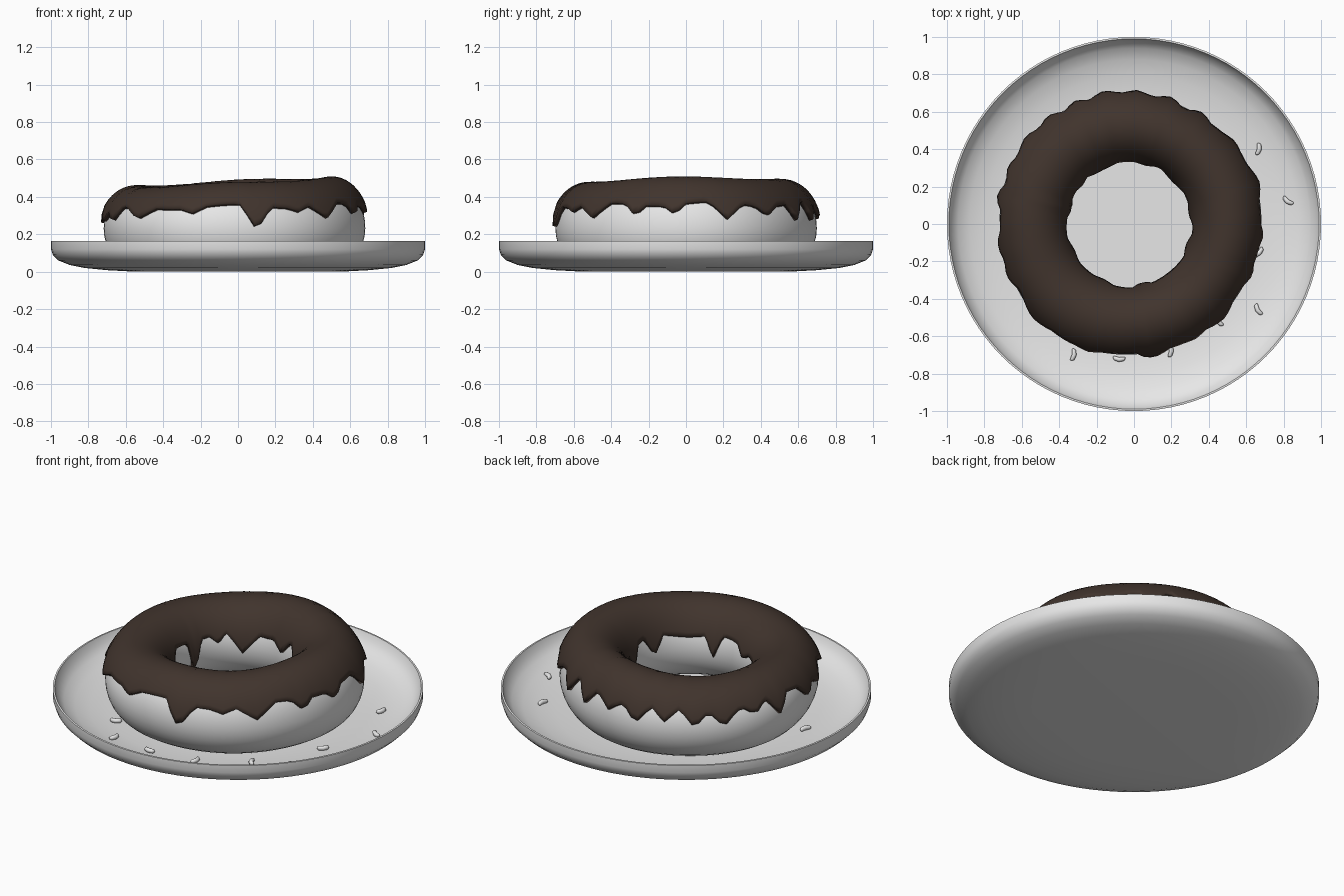
import bpy, bmesh, math
from math import sin, cos, radians, pi

if "Cube" in bpy.data.objects:
    bpy.data.objects.remove(bpy.data.objects["Cube"])


def material(name, rgb):
    m = bpy.data.materials.new(name)
    m.diffuse_color = (*rgb, 1)
    m.use_nodes = True
    m.node_tree.nodes["Principled BSDF"].inputs["Base Color"].default_value = m.diffuse_color
    return m


GREY = material("light_grey", (0.8, 0.8, 0.8))
BROWN = material("chocolate_brown", (0.052, 0.034, 0.026))


def make_object(name, bm, mat, smooth=True):
    me = bpy.data.meshes.new(name)
    bm.to_mesh(me)
    bm.free()
    me.materials.append(mat)
    for p in me.polygons:
        p.use_smooth = smooth
    ob = bpy.data.objects.new(name, me)
    bpy.context.collection.objects.link(ob)
    return ob


def sharpen(ob, angle):
    bpy.ops.object.select_all(action='DESELECT')
    ob.select_set(True)
    bpy.context.view_layer.objects.active = ob
    bpy.ops.object.shade_smooth_by_angle(angle=radians(angle))


# Plate: lathed shallow dish
INNER = [(0.0, 0.022), (0.3, 0.022), (0.55, 0.023), (0.7, 0.029), (0.8, 0.042),
         (0.88, 0.062), (0.94, 0.09), (0.975, 0.125), (0.99, 0.164)]
OUTER = [(0.994, 0.165), (1.0, 0.163), (1.0, 0.12), (0.99, 0.09), (0.96, 0.06),
         (0.9, 0.036), (0.82, 0.02), (0.7, 0.008), (0.55, 0.0), (0.0, 0.0)]
bm = bmesh.new()
vs = [bm.verts.new((r, 0, z)) for r, z in INNER + OUTER]
es = [bm.edges.new(p) for p in zip(vs, vs[1:])]
bmesh.ops.spin(bm, geom=vs + es, cent=(0, 0, 0), axis=(0, 0, 1),
               angle=2 * pi, steps=96, use_duplicate=False)
bmesh.ops.remove_doubles(bm, verts=bm.verts, dist=1e-4)
bmesh.ops.recalc_face_normals(bm, faces=bm.faces)
sharpen(make_object("plate", bm, GREY), 40)

# Dough ring surface, slightly lumpy; icing follows the same surface
CX, CY, R0, ZC = -0.024, 0.0, 0.523, 0.232


def ring_point(t, p, off=0.0):
    lump = 0.008 * sin(3 * t + 1) + 0.005 * sin(5 * t)
    h = 0.21 + off
    if sin(p) > 0:
        h += 0.012 + 0.024 * cos(t) + 0.006 * sin(t) + 0.006 * sin(4 * t + 2)
    rad = R0 + 0.4 * lump + (0.176 + off + 0.4 * lump) * cos(p)
    return (CX + rad * cos(t), CY + rad * sin(t), ZC + h * sin(p))


bm = bmesh.new()
NT, NP = 96, 32
grid = [[bm.verts.new(ring_point(2 * pi * i / NT, 2 * pi * j / NP))
         for j in range(NP)] for i in range(NT)]
for i in range(NT):
    for j in range(NP):
        a, b = (i + 1) % NT, (j + 1) % NP
        bm.faces.new((grid[i][j], grid[a][j], grid[a][b], grid[i][b]))
make_object("doughnut", bm, GREY)

# Icing drips: direction, extra run in degrees, half width in degrees
OUTER_DRIPS = [(-80, 34, 7), (-108, 8, 6), (-136, 19, 10), (-170, 20, 7), (-60, 6, 5),
               (-45, 19, 9), (-23, 14, 5), (-5, 12, 5), (18, 22, 8), (38, 12, 6),
               (57, 22, 6), (72, 22, 6), (87, 12, 5), (101, 22, 6), (114, 19, 6),
               (127, 23, 6), (140, 20, 6), (155, 13, 5), (168, 26, 6), (203, 20, 7)]
INNER_DRIPS = [(-78, 30, 8), (-20, 24, 10), (10, 20, 9), (45, 24, 14), (75, 14, 10),
               (117, 30, 16), (140, 14, 8), (165, 44, 7), (205, 16, 12), (245, 12, 10)]


def run(deg, drips):
    best = 0
    for c, depth, w in drips:
        d = abs((deg - c + 180) % 360 - 180)
        best = max(best, depth * max(0, 1 - d / w))
    return best


# Icing: open strip over the top, thickened outward
bm = bmesh.new()
NT, NP = 120, 20
rows = []
for i in range(NT):
    deg = 360 * i / NT
    t = radians(deg)
    lo = radians(30 - run(deg, OUTER_DRIPS) + 3 * sin(7 * t))
    hi = radians(158 + run(deg, INNER_DRIPS) + 3 * sin(5 * t))
    rows.append([bm.verts.new(ring_point(t, lo + (hi - lo) * j / NP, 0.002))
                 for j in range(NP + 1)])
for i in range(NT):
    a = (i + 1) % NT
    for j in range(NP):
        bm.faces.new((rows[i][j], rows[a][j], rows[a][j + 1], rows[i][j + 1]))
icing = make_object("icing", bm, BROWN)
mod = icing.modifiers.new("thickness", 'SOLIDIFY')
mod.thickness = 0.024
mod.offset = 1
sharpen(icing, 50)


# Sprinkles: small bent capsules lying on the plate
def dish_height(r):
    for (r0, z0), (r1, z1) in zip(INNER, INNER[1:]):
        if r0 <= r <= r1:
            return z0 + (z1 - z0) * (r - r0) / (r1 - r0)
    return 0.16


SPRINKLES = [(0.67, 0.40, 80), (0.82, 0.12, -35), (0.67, -0.155, 45), (0.66, -0.46, -60),
             (0.20, -0.68, 85), (-0.08, -0.725, -5), (-0.32, -0.70, 80),
             (-0.45, -0.51, 20), (-0.67, -0.16, 70), (0.45, -0.52, -60)]
for n, (x, y, ang) in enumerate(SPRINKLES):
    bm = bmesh.new()
    bmesh.ops.create_uvsphere(bm, u_segments=10, v_segments=8, radius=0.013)
    for v in bm.verts:  # stretch along local x, then bend
        px, py, pz = v.co.z, v.co.x, v.co.y
        px += 0.02 * max(-1, min(1, px / 0.004))
        v.co = (px, py + 9 * px * px, pz)
    bmesh.ops.recalc_face_normals(bm, faces=bm.faces)
    ob = make_object(f"sprinkle_{n + 1}", bm, GREY)
    ob.location = (x, y, dish_height(math.hypot(x, y)) + 0.011)
    ob.rotation_euler = (0, 0, radians(ang))
